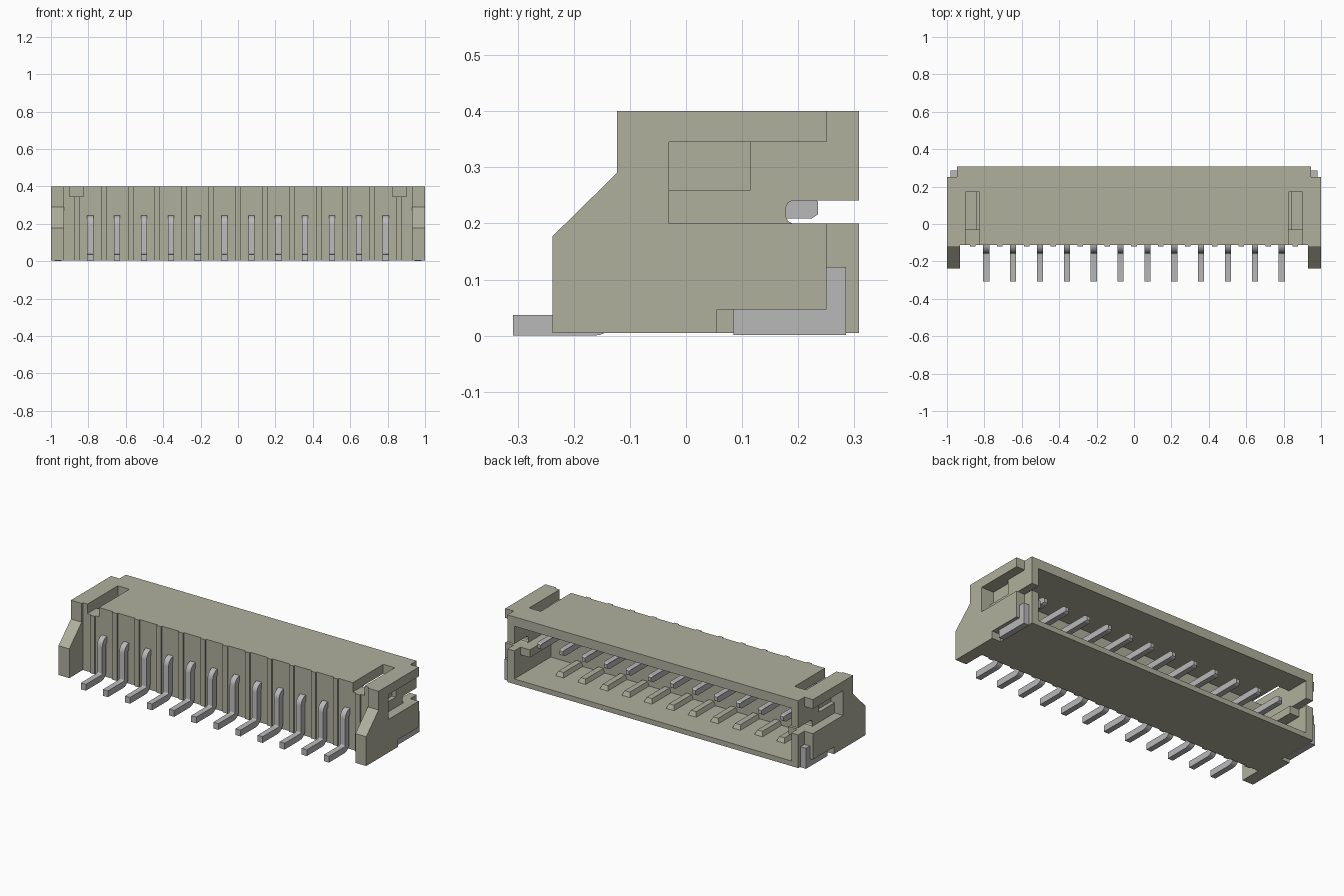
import bpy, bmesh, math
from mathutils import Vector

old = bpy.data.objects.get("Cube")
if old:
    bpy.data.objects.remove(old, do_unlink=True)


def material(name, rgb):
    m = bpy.data.materials.new(name)
    m.use_nodes = True
    m.diffuse_color = (*rgb, 1)
    m.node_tree.nodes["Principled BSDF"].inputs["Base Color"].default_value = (*rgb, 1)
    return m


plastic = material("beige plastic", (0.43, 0.435, 0.335))
metal = material("grey metal", (0.48, 0.48, 0.485))


def prism(name, outline, x0, x1, mat):
    """Extrude a (y, z) outline along x."""
    bm = bmesh.new()
    face = bm.faces.new([bm.verts.new((x0, y, z)) for y, z in outline])
    ext = bmesh.ops.extrude_face_region(bm, geom=[face])
    bmesh.ops.translate(bm, vec=(x1 - x0, 0, 0),
                        verts=[v for v in ext["geom"] if isinstance(v, bmesh.types.BMVert)])
    bmesh.ops.recalc_face_normals(bm, faces=bm.faces)
    me = bpy.data.meshes.new(name)
    bm.to_mesh(me)
    bm.free()
    me.materials.append(mat)
    ob = bpy.data.objects.new(name, me)
    bpy.context.collection.objects.link(ob)
    return ob


def box(name, x0, x1, y0, y1, z0, z1, mat=plastic):
    return prism(name, [(y0, z0), (y1, z0), (y1, z1), (y0, z1)], x0, x1, mat)


def cut(target, cutter):
    mod = target.modifiers.new("cut", "BOOLEAN")
    mod.operation, mod.object, mod.solver = "DIFFERENCE", cutter, "EXACT"
    dg = bpy.context.evaluated_depsgraph_get()
    mesh = bpy.data.meshes.new_from_object(target.evaluated_get(dg))
    target.modifiers.clear()
    target.data = mesh
    bpy.data.objects.remove(cutter, do_unlink=True)


PITCH, COUNT = 0.1436, 12
pin_x = [(i - (COUNT - 1) / 2) * PITCH for i in range(COUNT)]

# Housing: side outline across the full width, then hollowed
housing = prism("housing", [(-0.238, 0.005), (0.308, 0.005), (0.308, 0.4), (-0.123, 0.4),
                            (-0.123, 0.29), (-0.238, 0.177)], -1, 1, plastic)
cut(housing, box("c", -0.93, 0.93, -0.3, -0.112, -0.1, 0.5))
cut(housing, box("c", -0.9, 0.9, -0.03, 0.4, 0.035, 0.345))


def both(x0, x1, *yz):
    for a, b in ((x0, x1), (-x1, -x0)):
        cut(housing, box("c", a, b, *yz))


both(0.945, 1.1, 0.25, 0.4, -0.1, 0.5)           # stepped rear corners
both(0.945, 1.1, -0.03, 0.4, 0.2, 0.345)         # outer side recess
both(0.92, 1.1, -0.03, 0.115, 0.26, 0.345)       # pocket inside the recess
both(0.945, 1.1, 0.055, 0.4, -0.1, 0.047)        # seat for the solder tab
both(0.825, 0.9, -0.2, 0.17, 0.345, 0.5)         # top groove
both(0.825, 0.9, 0.025, 0.17, 0.3, 0.5)          # opening in the groove
slot = [(0.4, 0.2), (0.4, 0.241), (0.19, 0.241), (0.182, 0.237), (0.178, 0.229),
        (0.178, 0.212), (0.182, 0.204), (0.19, 0.2)]
for s in (-1, 1):                                # open slot in each side wall
    cut(housing, prism("c", slot, s * 0.8, s * 1.1, plastic))

for s, side in ((1, "left"), (-1, "right")):
    # Guide shelf inside each end
    box(f"guide_shelf_{side}", *sorted((s * 0.84, s * 0.91)), -0.035, 0.25, 0.155, 0.2)
    # L-shaped solder tab
    prism(f"solder_tab_{side}", [(0.085, 0.001), (0.285, 0.001), (0.285, 0.122), (0.25, 0.122),
                                 (0.25, 0.047), (0.085, 0.047)], s * 0.944, s * 0.98, metal)

# Front ribs and floor ribs between the pins
for i in range(COUNT + 1):
    x = (i - COUNT / 2) * PITCH
    top = 0.345 if abs(x) > 0.82 else 0.4
    box(f"front_rib_{i + 1}", x - 0.015, x + 0.015, -0.121, -0.105, 0.005, top)
for i in range(COUNT - 1):
    x = (i - (COUNT - 2) / 2) * PITCH
    rib = prism(f"floor_rib_{i + 1}", [(-0.035, 0.03), (0.15, 0.03), (0.135, 0.06), (-0.035, 0.06)],
                x - 0.028, x + 0.028, plastic)
    for v in rib.data.vertices:                  # narrower along the top
        if v.co.z > 0.05:
            v.co.x = x + (v.co.x - x) * 0.6


def arc(cy, cz, r, a0, a1, n=6):
    return [(cy + r * math.cos(math.radians(a0 + (a1 - a0) * k / n)),
             cz + r * math.sin(math.radians(a0 + (a1 - a0) * k / n))) for k in range(n + 1)]


# Bent contact pins with tapered tips
T = 0.036
outline = ([(0.235, 0.216), (0.235, 0.239), (0.224, 0.245)]
           + arc(-0.108, 0.197, 0.048, 90, 180)
           + arc(-0.164, 0.045, 0.008, 0, -90)
           + [(-0.308, 0.037), (-0.308, 0.0)]
           + arc(-0.164, 0.044, 0.044, -90, 0)
           + arc(-0.108, 0.197, 0.012, 180, 90)
           + [(0.224, 0.209)])
for i, x in enumerate(pin_x):
    pin = prism(f"contact_pin_{i + 1}", outline, x - 0.0165, x + 0.0165, metal)
    for v in pin.data.vertices:
        if v.co.y > 0.23:
            v.co.x = x + (v.co.x - x) * 0.6
    bpy.ops.object.select_all(action="DESELECT")
    pin.select_set(True)
    bpy.context.view_layer.objects.active = pin
    bpy.ops.object.shade_smooth_by_angle(angle=math.radians(25))
